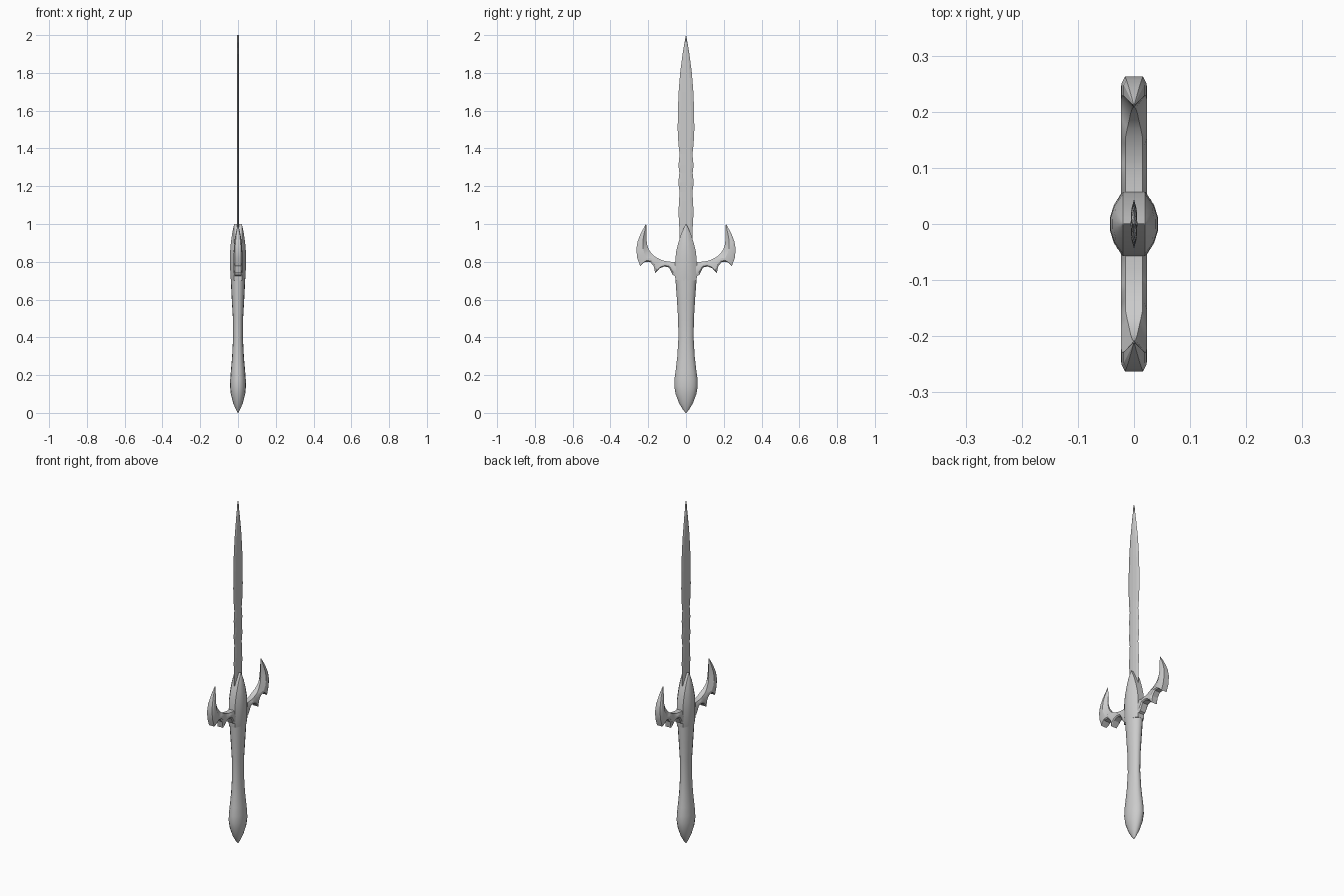
import bpy, bmesh, math

if "Cube" in bpy.data.objects:
    bpy.data.objects.remove(bpy.data.objects["Cube"])


def loft(name, rings, smooth=None):
    """Skin a list of equal-length closed rings and cap both ends."""
    bm = bmesh.new()
    loops = [[bm.verts.new(p) for p in ring] for ring in rings]
    n = len(rings[0])
    for a, b in zip(loops, loops[1:]):
        for i in range(n):
            j = (i + 1) % n
            bm.faces.new((a[i], a[j], b[j], b[i]))
    bm.faces.new(loops[0][::-1])
    bm.faces.new(loops[-1])
    bmesh.ops.remove_doubles(bm, verts=bm.verts, dist=1e-5)
    bmesh.ops.recalc_face_normals(bm, faces=bm.faces)
    mesh = bpy.data.meshes.new(name)
    bm.to_mesh(mesh)
    bm.free()
    ob = bpy.data.objects.new(name, mesh)
    bpy.context.collection.objects.link(ob)
    if smooth:
        bpy.ops.object.select_all(action='DESELECT')
        bpy.context.view_layer.objects.active = ob
        ob.select_set(True)
        bpy.ops.object.shade_smooth_by_angle(angle=math.radians(smooth))
    return ob


# Grip: rounded oval section, (z, half width x, half width y)
GRIP = [(0, .002, .002), (.02, .012, .018), (.05, .025, .036), (.1, .038, .055),
        (.14, .042, .062), (.18, .041, .061), (.23, .037, .054), (.3, .031, .046),
        (.4, .026, .040), (.5, .027, .042), (.6, .033, .048), (.68, .037, .054),
        (.74, .040, .058)]
rings = []
for z, rx, ry in GRIP:
    rings.append([(rx * math.cos(t), ry * math.sin(t), z)
                  for t in (math.tau * i / 16 for i in range(16))])
loft("grip", rings, 40)

# Collar: flat-sided section closing to a ridge across x at the top
COLLAR = [(.70, .037, .055), (.73, .040, .059), (.80, .043, .057), (.85, .042, .053),
          (.90, .038, .041), (.95, .031, .025), (.98, .025, .011), (1.0, .02, .001)]
rings = []
for z, rx, ry in COLLAR:
    quarter = [(rx, .2 * ry), (.02 + .68 * (rx - .02), .6 * ry), (.02, ry)]
    half = quarter + [(-x, y) for x, y in quarter[::-1]]
    rings.append([(x, y, z) for x, y in half] + [(-x, -y, z) for x, y in half])
loft("collar", rings, 30)

# Blade: thin bevelled section with a wavy lower edge, (z, half width)
BLADE = [(.9, .034), (1.0, .036), (1.06, .040), (1.12, .037), (1.17, .034), (1.22, .041),
         (1.27, .035), (1.31, .040), (1.37, .034), (1.42, .040), (1.5, .044), (1.6, .043),
         (1.7, .039), (1.8, .031), (1.9, .018), (1.96, .008), (2.0, .0005)]
rings = []
for z, w in BLADE:
    t = .006 if z < 1.95 else .004
    rings.append([(0, w, z), (-t * .8, w * .6, z), (-t, 0, z), (-t * .8, -w * .6, z),
                  (0, -w, z), (t * .8, -w * .6, z), (t, 0, z), (t * .8, w * .6, z)])
loft("blade", rings)

# Guard wings: stations of inner edge (y, z), outer edge (y, z), thickness factor
GUARD = [(.03, .80, .03, .71, 1), (.06, .80, .07, .73, 1), (.08, .80, .09, .77, 1),
         (.10, .802, .115, .775, 1), (.115, .805, .14, .765, 1), (.13, .81, .163, .74, 1),
         (.142, .815, .17, .775, 1), (.155, .822, .19, .80, 1), (.17, .832, .22, .80, 1),
         (.183, .845, .243, .778, 1), (.197, .865, .258, .82, 1), (.206, .89, .263, .865, .95),
         (.209, .92, .257, .905, .8), (.208, .95, .244, .94, .55),
         (.208, .975, .229, .97, .3), (.211, 1.0, .212, 1.0, .02)]
for side, label in ((1, "right"), (-1, "left")):
    rings = []
    for k, (yi, zi, yo, zo, f) in enumerate(GUARD):
        inner = .015 * max(0, min(1, (12 - k) / 5))
        section = [(inner, 0), (.023 * f, .4), (.023 * f, .8), (.017 * f, 1)]
        section += [(-x, s) for x, s in section[::-1]]
        rings.append([(x, side * (yi + (yo - yi) * s), zi + (zo - zi) * s)
                      for x, s in section])
    loft("guard_wing_" + label, rings, 25)
